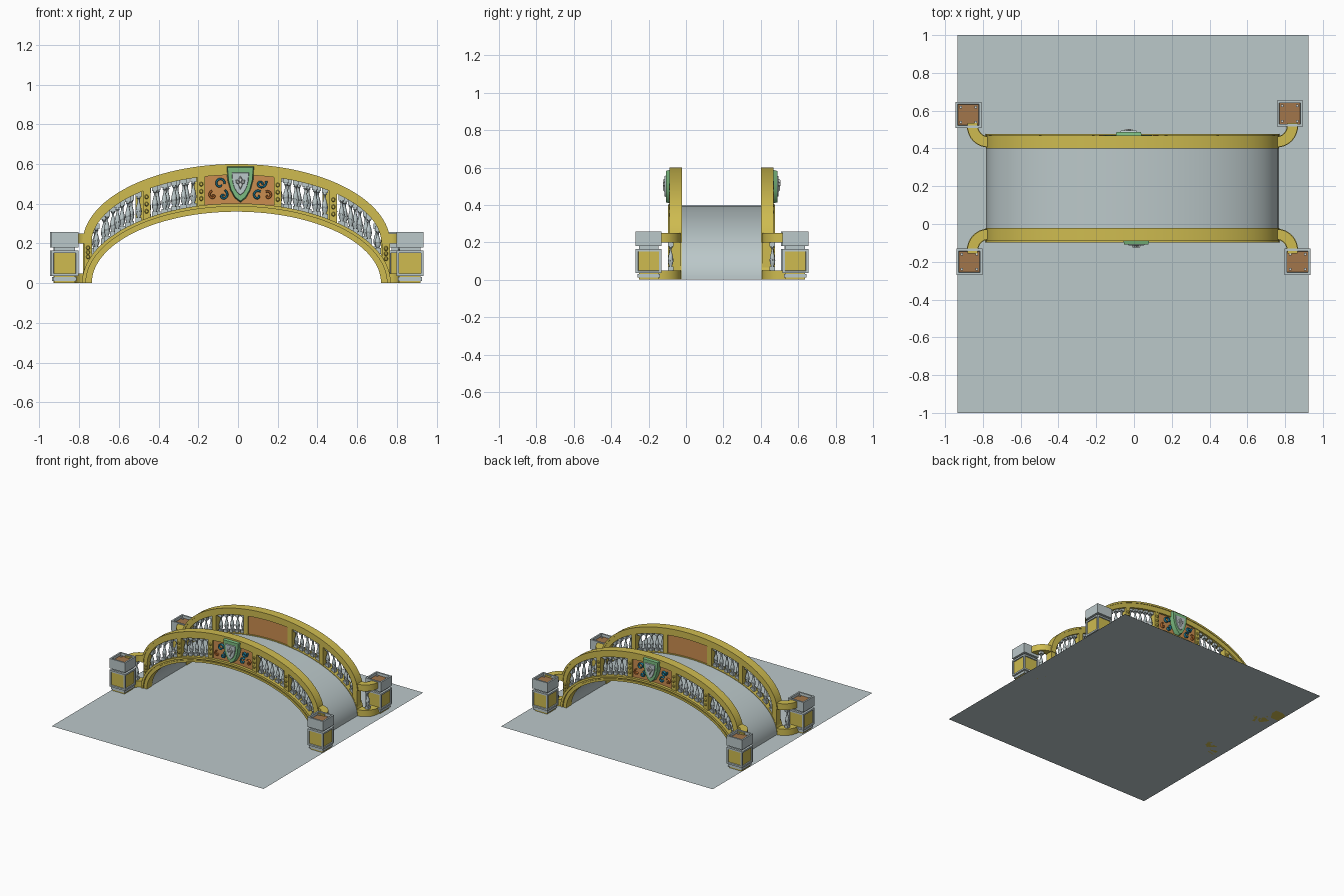
import bpy, bmesh, math
from mathutils import Matrix, Vector

cube = bpy.data.objects.get("Cube")
if cube:
    bpy.data.objects.remove(cube, do_unlink=True)


def material(name, r, g, b):
    m = bpy.data.materials.new(name)
    m.use_nodes = True
    m.diffuse_color = (r, g, b, 1)
    m.node_tree.nodes["Principled BSDF"].inputs["Base Color"].default_value = (r, g, b, 1)
    return m


STONE = material("blue grey stone", .50, .58, .59)
GOLD = material("gold", .62, .50, .08)
PANEL = material("copper panel", .60, .27, .08)
SOIL = material("brown", .36, .18, .07)
GREEN = material("green", .20, .50, .22)
BLUE = material("blue", .02, .27, .42)
ORANGE = material("orange", .72, .22, .04)
SILVER = material("silver", .66, .70, .68)

CENTRE = Matrix.Translation((-.008, .19, 0))
parts = []


def finish(name, bm, mats, matrix=CENTRE):
    bmesh.ops.recalc_face_normals(bm, faces=bm.faces)
    me = bpy.data.meshes.new(name)
    bm.to_mesh(me)
    bm.free()
    me.transform(matrix)
    for m in mats:
        me.materials.append(m)
    ob = bpy.data.objects.new(name, me)
    bpy.context.collection.objects.link(ob)
    parts.append(ob)
    return ob


def loft(name, rings, mat, matrix=CENTRE):
    """Skin a row of equal closed rings and cap both ends."""
    bm = bmesh.new()
    rows = [[bm.verts.new(p) for p in ring] for ring in rings]
    n = len(rows[0])
    for a, b in zip(rows, rows[1:]):
        for i in range(n):
            j = (i + 1) % n
            bm.faces.new((a[i], a[j], b[j], b[i]))
    bm.faces.new(rows[0])
    bm.faces.new(rows[-1])
    return finish(name, bm, [mat], matrix)


def sweep(name, path, up, profile, mat, matrix):
    rings, up = [], Vector(up)
    path = [Vector(p) for p in path]
    for i, p in enumerate(path):
        t = path[min(i + 1, len(path) - 1)] - path[max(i - 1, 0)]
        side = t.cross(up).normalized()
        rings.append([p + side * a + up * b for a, b in profile])
    loft(name, rings, mat, matrix)


def arch(name, outer, inner, base, y0, y1, mat, matrix=CENTRE, steps=64):
    """Half-elliptical band between two (half width, height) curves."""
    rings = []
    for i in range(steps + 1):
        t = math.pi * i / steps
        ring = []
        for (a, b), y in ((outer, y0), (outer, y1), (inner, y1), (inner, y0)):
            ring.append((a * math.cos(t), y, base + b * math.sin(t)))
        rings.append(ring)
    loft(name, rings, mat, matrix)


def deck_line(u):
    return .40 * math.sqrt(max(0, 1 - (u / .777) ** 2))


def rail_line(u):
    return .20 + .345 * math.sqrt(max(0, 1 - (u / .73) ** 2))


def infill(name, u0, u1, y0, y1, mat, matrix, steps=2):
    """Upright slab filling the gap between deck trim and handrail."""
    rings = []
    for i in range(steps + 1):
        u = u0 + (u1 - u0) * i / steps
        lo, hi = deck_line(u) - .01, rail_line(u) + .012
        rings.append([(u, y0, lo), (u, y1, lo), (u, y1, hi), (u, y0, hi)])
    loft(name, rings, mat, matrix)


def block(name, x, y, z0, z1, w, mat, matrix):
    h = w / 2
    sq = [(-h, -h), (h, -h), (h, h), (-h, h)]
    loft(name, [[(x + a, y + b, z) for a, b in sq] for z in (z0, z1)], mat, matrix)


# baluster outline: (radius, share of height)
TURNING = [(.011, 0), (.008, .16), (.013, .24), (.016, .36), (.012, .52), (.006, .68),
           (.006, .78), (.011, .82), (.008, .86), (.011, 1)]


def baluster(x, y, z0, z1, matrix):
    rings = []
    for r, h in TURNING:
        z = z0 + (z1 - z0) * h
        rings.append([(x + r * math.cos(k * math.pi / 5), y + r * math.sin(k * math.pi / 5), z)
                      for k in range(10)])
    loft("baluster", rings, STONE, matrix)
    h = (z1 - z0) * .14
    block("baluster_foot", x, y, z0 - .012, z0 + h, .03, STONE, matrix)
    block("baluster_head", x, y, z1 - h, z1 + .012, .03, STONE, matrix)


def plate(name, outline, y0, y1, mat, matrix, shrink=1.0):
    cu = sum(p[0] for p in outline) / len(outline)
    cz = sum(p[1] for p in outline) / len(outline)
    front = [(cu + (u - cu) * shrink, y1, cz + (z - cz) * shrink) for u, z in outline]
    loft(name, [[(u, y0, z) for u, z in outline], front], mat, matrix)


def scroll(name, u, z, radius, turn, start, mat, matrix):
    """Spiral with a trailing tail, lying on the front of the panel."""
    path = []
    for i in range(25):
        f = i / 24
        r, t = radius * (.25 + .75 * f), start + turn * f * 4.2 * math.pi / 2
        path.append((u + r * math.cos(t), -.272, z + r * math.sin(t) + .012 * f))
    ring = [(.0055 * math.cos(k * math.pi / 3), .010 * math.sin(k * math.pi / 3)) for k in range(6)]
    sweep(name, path, (0, 1, 0), ring, mat, matrix)


def shield_outline(u, top, bottom, half):
    shape = [(-1, 1), (-.92, .62), (-.72, .34), (-.4, .12), (0, 0),
             (.4, .12), (.72, .34), (.92, .62), (1, 1)]
    return [(u + a * half, bottom + (top - bottom) * b) for a, b in shape]


# ground sheet and bridge deck
bm = bmesh.new()
bm.faces.new([bm.verts.new(p) for p in
              ((-.935, -1, 0), (.925, -1, 0), (.925, 1, 0), (-.935, 1, 0))])
finish("ground_sheet", bm, [STONE], Matrix())
arch("deck", (.772, .396), (.733, .363), 0, -.22, .22, STONE)

for k in range(2):
    M = CENTRE @ Matrix.Rotation(math.pi * k, 4, "Z")
    # moulded deck trim and handrail
    arch("deck_trim", (.777, .40), (.728, .36), 0, -.275, -.215, GOLD, M)
    arch("trim_outer_bead", (.777, .402), (.758, .386), 0, -.287, -.27, GOLD, M)
    arch("trim_inner_bead", (.748, .376), (.728, .36), 0, -.282, -.27, GOLD, M)
    arch("handrail", (.770, .396), (.73, .345), .20, -.275, -.215, GOLD, M)
    arch("handrail_cap", (.775, .40), (.760, .385), .20, -.279, -.211, GOLD, M)

    # posts with stacked studs
    for u in (-.747, -.452, -.177, .208, .488, .753):
        infill("post", u - .019, u + .019, -.272, -.217, GOLD, M)
        lo, hi = deck_line(u), rail_line(u)
        for f in (.25, .5, .75):
            z = lo + (hi - lo) * f
            plate("post_stud", [(u + .011 * math.cos(i * math.pi / 4),
                                 z + .013 * math.sin(i * math.pi / 4)) for i in range(8)],
                  -.27, -.281, GOLD, M, .6)

    # baluster runs
    for u0, u1 in ((-.705, -.492), (-.41, -.217), (.25, .445), (.53, .712)):
        for i in range(5):
            u = u0 + (u1 - u0) * i / 4
            baluster(u, -.245, deck_line(u), rail_line(u), M)

    # centre panel, shield and scrolls
    infill("centre_panel", -.165, .195, -.262, -.225, PANEL, M, 16)
    plate("shield", shield_outline(.02, .592, .405, .072), -.255, -.298, GREEN, M, .9)
    plate("shield_face", shield_outline(.02, .56, .44, .046), -.29, -.304, STONE, M, .9)
    for angle, size in ((-.75, .038), (0, .05), (.75, .038)):
        a, b = math.sin(angle), math.cos(angle)
        leaf = [(0, 0), (.3, .5), (0, 1), (-.3, .5)]
        plate("shield_petal", [(.02 + size * (p * b + q * a), .495 + size * (q * b - p * a))
                               for p, q in leaf], -.30, -.314, SILVER, M, .5)
    plate("shield_stem", [(.005, .50), (.02, .465), (.035, .50), (.02, .515)],
          -.30, -.312, SILVER, M, .6)
    for s in (-1, 1):
        scroll("blue_upper_scroll", .02 + s * .105, .495, .026, s, 0, BLUE, M)
        scroll("blue_lower_scroll", .02 + s * .085, .435, .022, -s, 1, BLUE, M)
        scroll("orange_scroll", .02 + s * .14, .435, .018, s, 2, ORANGE, M)

        # curved wing joining the parapet to the newel
        path = [(s * .745, -.245)]
        path += [(s * (.765 + .082 * math.sin(t)), -.330 + .085 * math.cos(t))
                 for t in (i * math.pi / 16 for i in range(9))]
        path.append((s * .847, -.345))
        for name, z0, z1, h in (("wing_rail", .20, .25, .027), ("wing_base", 0, .05, .03)):
            sweep(name, [(x, y, 0) for x, y in path], (0, 0, 1),
                  [(-h, z0), (h, z0), (h, z1), (-h, z1)], GOLD, M)
        baluster(s * .823, -.272, .05, .20, M)


def panelled_box(name, x, y, z0, z1, w, mats, on_top, rim, depth):
    """Box with recessed panels, either on its top or on its four sides."""
    bm = bmesh.new()
    bmesh.ops.create_cube(bm, size=1, matrix=Matrix.Translation((x, y, (z0 + z1) / 2))
                          @ Matrix.Diagonal((w, w, z1 - z0, 1)))
    bm.normal_update()
    faces = [f for f in bm.faces if (f.normal.z > .5 if on_top else abs(f.normal.z) < .5)]
    bmesh.ops.inset_individual(bm, faces=faces, thickness=rim, depth=0)
    bmesh.ops.inset_individual(bm, faces=faces, thickness=.002, depth=-depth)
    for f in faces:
        f.material_index = 1
    finish(name, bm, mats, Matrix())


# newel pedestals with planter tops
for x, y in ((-.872, -.20), (.866, -.20), (-.877, .578), (.825, .585)):
    here = Matrix.Translation((x, y, 0))
    block("newel_foot", 0, 0, 0, .04, .105, GOLD, here)
    block("newel_plinth", 0, 0, .012, .03, .12, STONE, here)
    panelled_box("newel_block", x, y, .035, .165, .138, [STONE, GOLD], False, .018, .008)
    block("newel_neck", 0, 0, .16, .185, .105, STONE, here)
    panelled_box("newel_cap", x, y, .18, .257, .138, [STONE, SOIL], True, .018, .02)
    for a in (-.04, .04):
        for b in (-.04, .04):
            block("newel_corner_peg", a, b, .23, .245, .013, SILVER, here)

# smooth the curved parts, keep edges crisp
bpy.ops.object.select_all(action="DESELECT")
for ob in parts:
    ob.select_set(True)
bpy.context.view_layer.objects.active = parts[0]
bpy.ops.object.shade_smooth_by_angle(angle=math.radians(35))
